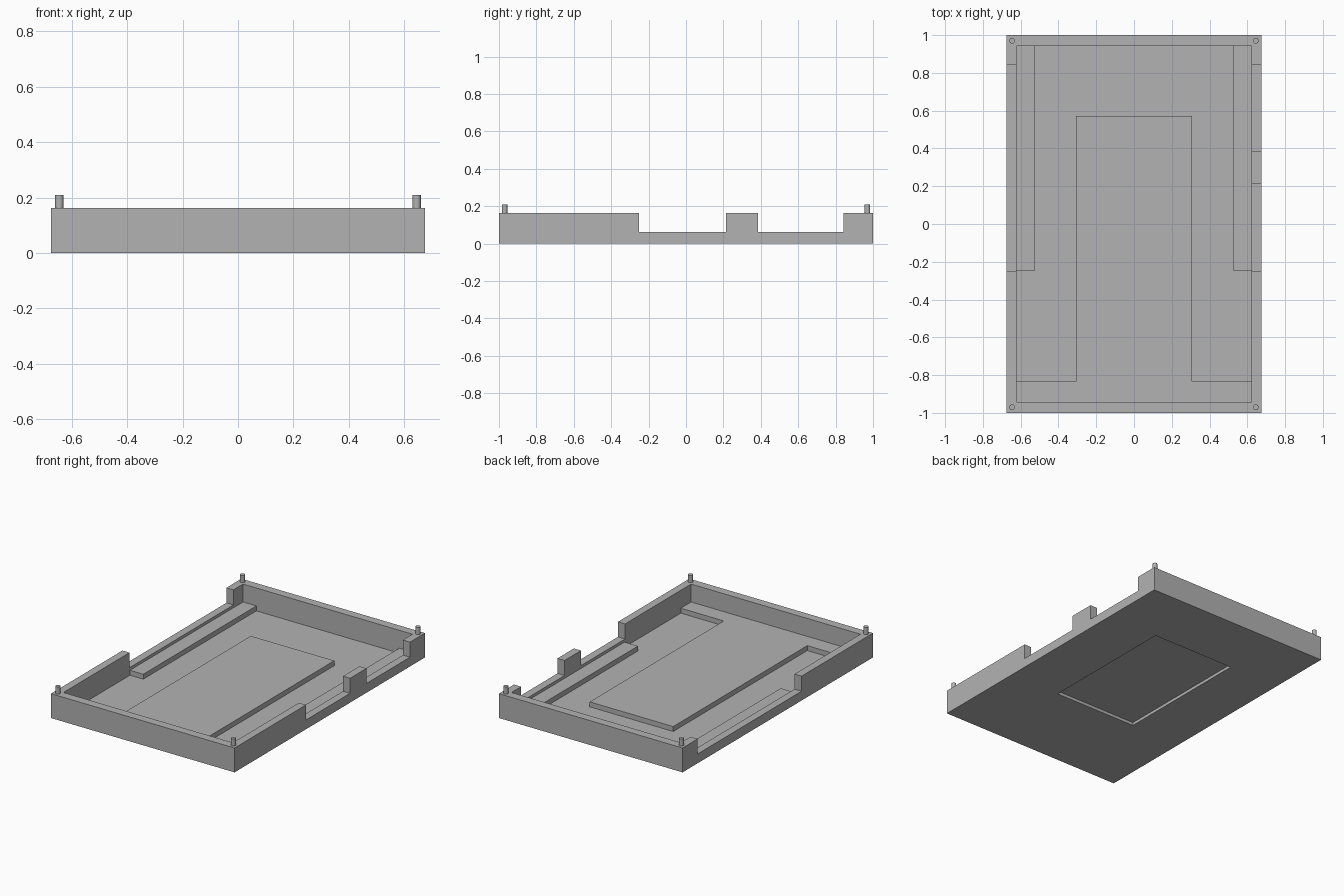
import bpy
import bmesh

HALF_X, HALF_Y, HEIGHT = 0.675, 1.0, 0.162   # outer shell
IN_X, IN_Y = 0.623, 0.943                    # inside of the walls
FLOOR, STEP, SILL = 0.01, 0.043, 0.062       # floor, raised areas, cut-down walls

if "Cube" in bpy.data.objects:
    bpy.data.objects.remove(bpy.data.objects["Cube"], do_unlink=True)

grey = bpy.data.materials.new("plain_grey")
grey.use_nodes = True
grey.diffuse_color = (0.448, 0.448, 0.448, 1)
grey.node_tree.nodes["Principled BSDF"].inputs["Base Color"].default_value = grey.diffuse_color


def prism(name, outline, z0, z1):
    """Extrude a flat outline from z0 up to z1."""
    bm = bmesh.new()
    base = bm.faces.new([bm.verts.new((x, y, z0)) for x, y in outline])
    top = bmesh.ops.extrude_face_region(bm, geom=[base])["geom"]
    verts = [v for v in top if isinstance(v, bmesh.types.BMVert)]
    bmesh.ops.translate(bm, verts=verts, vec=(0, 0, z1 - z0))
    bmesh.ops.recalc_face_normals(bm, faces=bm.faces)
    mesh = bpy.data.meshes.new(name)
    bm.to_mesh(mesh)
    bm.free()
    mesh.materials.append(grey)
    obj = bpy.data.objects.new(name, mesh)
    bpy.context.collection.objects.link(obj)
    return obj


def box(name, x0, x1, y0, y1, z0, z1):
    return prism(name, [(x0, y0), (x1, y0), (x1, y1), (x0, y1)], z0, z1)


def cut(target, cutter):
    """Subtract the cutter from the target and discard it."""
    cutter.hide_render = True
    mod = target.modifiers.new("cut", "BOOLEAN")
    mod.operation, mod.solver, mod.object = "DIFFERENCE", "EXACT", cutter
    bpy.context.view_layer.objects.active = target
    bpy.ops.object.modifier_apply(modifier=mod.name)
    bpy.data.objects.remove(cutter, do_unlink=True)


# Tray shell, hollowed down to the raised platform and side ledges
tray = box("tray", -HALF_X, HALF_X, -HALF_Y, HALF_Y, 0, HEIGHT)
cut(tray, box("cavity", -IN_X, IN_X, -IN_Y, IN_Y, STEP, 0.3))

# Sunken floor around the platform, between the ledges
right = [(0.307, 0.573), (0.307, -0.835), (IN_X, -0.835),
         (IN_X, -0.245), (0.525, -0.245), (0.525, IN_Y)]
left = [(-x, y) for x, y in reversed(right)]
cut(tray, prism("floor_pocket", right + left, FLOOR, 0.1))

# Openings in the side walls: two on the left, one long one on the right
for side, y0, y1 in [(1, -0.25, 0.213), (1, 0.385, 0.842), (-1, -0.25, 0.842)]:
    xs = sorted((side * 0.6, side * 0.8))
    cut(tray, box("wall_opening", *xs, y0, y1, SILL, 0.3))

# Shallow recess in the underside
cut(tray, box("underside_recess", -0.304, 0.304, -0.373, 0.57, -0.1, 0.02))

# Locating pegs on the four corners
for sx, x_name in ((1, "left"), (-1, "right")):
    for sy, y_name in ((-1, "front"), (1, "back")):
        bpy.ops.mesh.primitive_cylinder_add(
            vertices=24, radius=0.015, depth=0.06,
            location=(sx * 0.645, sy * 0.97, 0.18))
        peg = bpy.context.object
        peg.name = f"{y_name}_{x_name}_peg"
        peg.data.materials.append(grey)
        bpy.ops.object.shade_smooth_by_angle()
